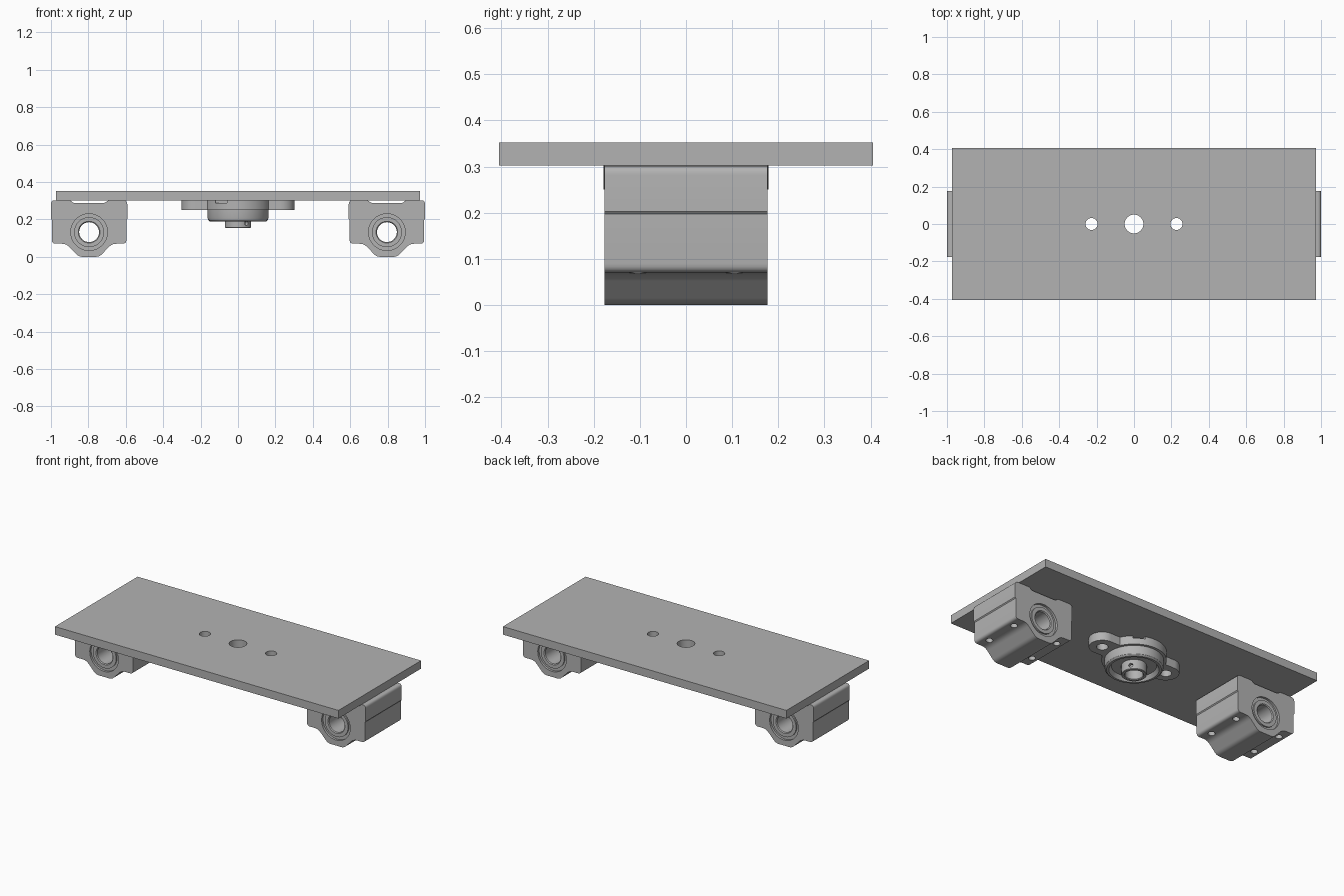
import bpy, bmesh, math
from mathutils import Vector, Matrix

cube = bpy.data.objects.get("Cube")
if cube:
    bpy.data.objects.remove(cube)

grey = bpy.data.materials.new("machined grey")
grey.use_nodes = True
colour = (0.45, 0.45, 0.45, 1)
grey.diffuse_color = colour
grey.node_tree.nodes["Principled BSDF"].inputs["Base Color"].default_value = colour


def finish(bm, name):
    bmesh.ops.recalc_face_normals(bm, faces=bm.faces)
    mesh = bpy.data.meshes.new(name)
    bm.to_mesh(mesh)
    bm.free()
    mesh.materials.append(grey)
    ob = bpy.data.objects.new(name, mesh)
    bpy.context.collection.objects.link(ob)
    return ob


def select(ob):
    bpy.ops.object.select_all(action="DESELECT")
    ob.select_set(True)
    bpy.context.view_layer.objects.active = ob


def smooth(ob):
    select(ob)
    bpy.ops.object.shade_smooth_by_angle(angle=math.radians(30))


def box(name, size, loc):
    bm = bmesh.new()
    bmesh.ops.create_cube(bm, size=1)
    bmesh.ops.transform(bm, verts=bm.verts,
                        matrix=Matrix.Translation(loc) @ Matrix.Diagonal((*size, 1)))
    return finish(bm, name)


def cylinder(name, r, depth, loc, axis=(0, 0, 1), sides=48):
    bm = bmesh.new()
    turn = Vector(axis).to_track_quat("Z", "Y").to_matrix().to_4x4()
    bmesh.ops.create_cone(bm, cap_ends=True, segments=sides, radius1=r, radius2=r,
                          depth=depth, matrix=Matrix.Translation(loc) @ turn)
    return finish(bm, name)


def boolean(ob, others, operation="DIFFERENCE"):
    select(ob)
    for other in others:
        mod = ob.modifiers.new("cut", "BOOLEAN")
        mod.operation, mod.solver, mod.object = operation, "EXACT", other
        bpy.ops.object.modifier_apply(modifier=mod.name)
        bpy.data.objects.remove(other)


def lathe(name, profile, matrix, sides=64):
    """Closed ring: (radius, height) loop turned about z."""
    bm = bmesh.new()
    rings = [[bm.verts.new((r * math.cos(a), r * math.sin(a), h)) for r, h in profile]
             for a in (math.tau * i / sides for i in range(sides))]
    n = len(profile)
    for i in range(sides):
        a, b = rings[i], rings[(i + 1) % sides]
        for j in range(n):
            k = (j + 1) % n
            bm.faces.new((a[j], b[j], b[k], a[k]))
    bmesh.ops.transform(bm, verts=bm.verts, matrix=matrix)
    return finish(bm, name)


def rounded(corners, steps=5):
    """Fillet each (x, z, radius) corner of a closed outline."""
    out = []
    for i, (x, z, r) in enumerate(corners):
        p = Vector((x, z))
        a = (Vector(corners[i - 1][:2]) - p).normalized()
        b = (Vector(corners[(i + 1) % len(corners)][:2]) - p).normalized()
        if r == 0:
            out.append(p)
            continue
        for s in range(steps + 1):
            t = s / steps
            out.append((1 - t) ** 2 * (p + a * r) + 2 * t * (1 - t) * p + t * t * (p + b * r))
    return out


# Top plate with centre hole and two bolt holes
bolt_x = 0.227
plate = box("top_plate", (1.946, 0.81, 0.05), (0, 0, 0.327))
boolean(plate, [cylinder("cutter", r, 0.2, (x, 0, 0.327))
                for x, r in ((0, 0.05), (-bolt_x, 0.032), (bolt_x, 0.032))])
smooth(plate)

# Linear bearing blocks: profile extruded along y
half = [(0.055, 0, 0.02), (0.122, 0.07, 0.025), (0.199, 0.07, 0.02), (0.199, 0.197, 0),
        (0.204, 0.203, 0), (0.204, 0.302, 0.02), (0.1, 0.302, 0.01), (0.085, 0.288, 0.01)]
outline = rounded(half + [(-x, z, r) for x, z, r in reversed(half)])
LENGTH, BORE_Z = 0.177, 0.132
along_y = Matrix.Rotation(math.pi / 2, 4, "X")

for side, cx in (("left", 0.796), ("right", -0.796)):
    bm = bmesh.new()
    face = bm.faces.new([bm.verts.new((cx + p.x, -LENGTH, p.y)) for p in outline])
    ext = bmesh.ops.extrude_face_region(bm, geom=[face])
    bmesh.ops.translate(bm, vec=(0, 2 * LENGTH, 0),
                        verts=[v for v in ext["geom"] if isinstance(v, bmesh.types.BMVert)])
    block = finish(bm, side + "_bearing_block")
    cutters = [cylinder("cutter", 0.098, 1, (cx, 0, BORE_Z), (0, 1, 0), 64)]
    cutters += [cylinder("cutter", 0.02, 0.3, (cx + dx, dy, 0.13), sides=24)
                for dx in (-0.153, 0.153) for dy in (-0.105, 0.105)]
    boolean(block, cutters)
    smooth(block)

    # Sleeve with raised inner race
    end = [(0.098, 0.163), (0.08, 0.163), (0.08, 0.172), (0.058, 0.172), (0.053, 0.167)]
    sleeve = lathe(side + "_linear_bearing", end + [(r, -h) for r, h in reversed(end)],
                   Matrix.Translation((cx, 0, BORE_Z)) @ along_y)
    smooth(sleeve)

# Two-bolt flange: disc joined with a rounded arm
flange = cylinder("bearing_flange", 0.179, 0.052, (0, 0, 0.276), sides=96)
arm = box("arm", (2 * bolt_x, 0.15, 0.052), (0, 0, 0.276))
tips = [cylinder("tip", 0.075, 0.052, (s * bolt_x, 0, 0.276)) for s in (-1, 1)]
boolean(flange, [arm] + tips, "UNION")
holes = [cylinder("cutter", 0.032, 0.2, (s * bolt_x, 0, 0.276)) for s in (-1, 1)]
holes.append(cylinder("cutter", 0.13, 0.2, (0, 0, 0.276), sides=64))
# Small assembly notches on opposite edges
holes += [box("cutter", (0.06, 0.08, 0.03), (s * 0.09, s * 0.16, 0.303)) for s in (-1, 1)]
boolean(flange, holes)
smooth(flange)

# Housing rim below the flange
housing = lathe("bearing_housing",
                [(0.163, 0.255), (0.163, 0.21), (0.16, 0.198), (0.151, 0.19), (0.138, 0.19),
                 (0.125, 0.21), (0.125, 0.3), (0.135, 0.3), (0.135, 0.255)], Matrix())
smooth(housing)

# Seal between housing and inner race
seal = lathe("bearing_seal", [(0.13, 0.215), (0.13, 0.29), (0.06, 0.29), (0.06, 0.215)], Matrix())
smooth(seal)

# Inner race collar with two set screw holes
collar = lathe("inner_collar", [(0.07, 0.3), (0.07, 0.158), (0.067, 0.155), (0.054, 0.155),
                                (0.05, 0.159), (0.05, 0.3)], Matrix())
screws = []
for angle in (math.radians(35), math.radians(-50)):
    d = Vector((math.cos(angle), math.sin(angle), 0))
    screws.append(cylinder("cutter", 0.012, 0.06, d * 0.07 + Vector((0, 0, 0.18)), d, 20))
boolean(collar, screws)
smooth(collar)
